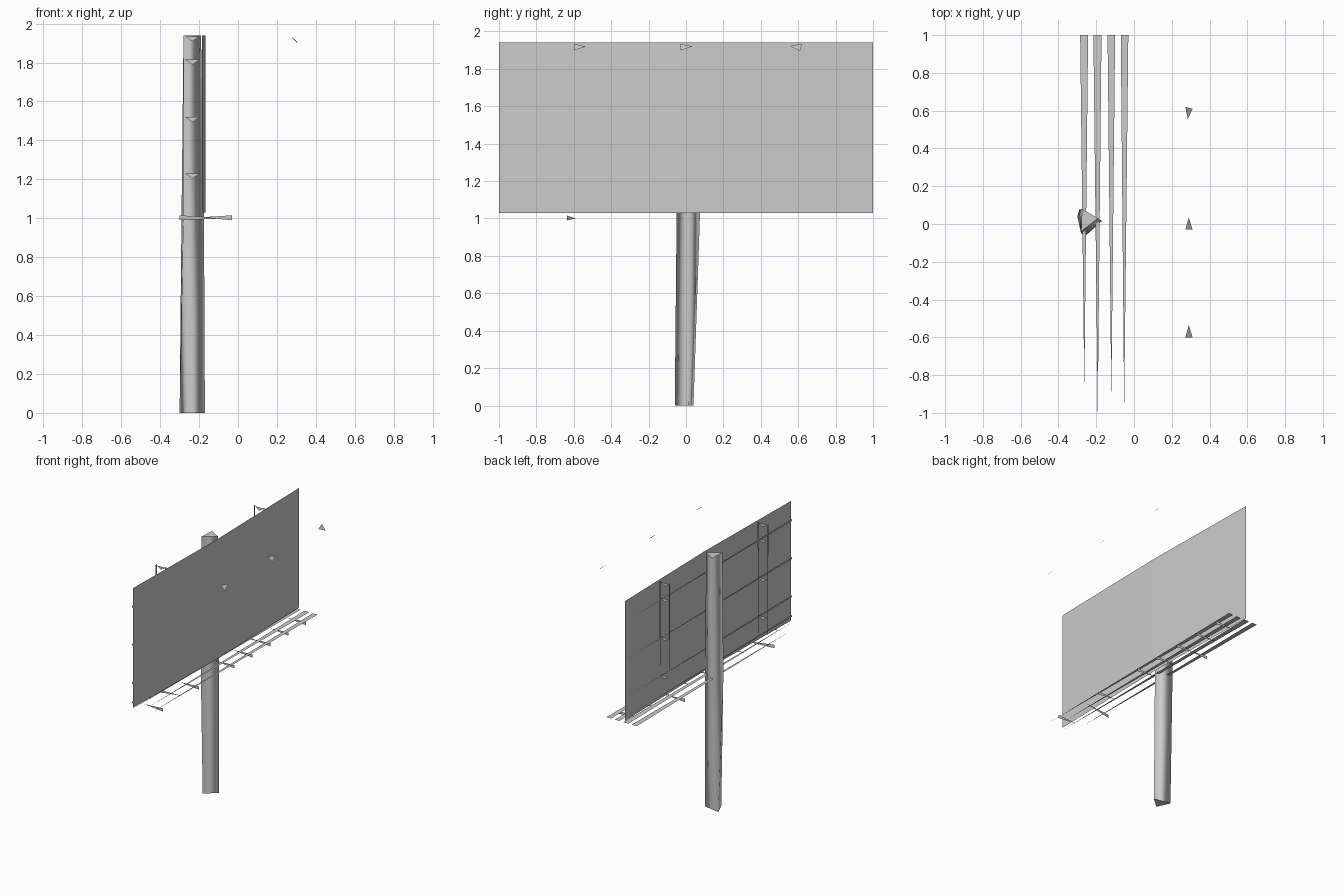
import bpy

cube = bpy.data.objects.get("Cube")
if cube:
    bpy.data.objects.remove(cube, do_unlink=True)

GREY = (0.6, 0.6, 0.6, 1.0)
grey = bpy.data.materials.new("plain grey")
grey.use_nodes = True
grey.diffuse_color = GREY
grey.node_tree.nodes["Principled BSDF"].inputs["Base Color"].default_value = GREY


def plate(name, *corners):
    """Flat sheet through the given corners."""
    mesh = bpy.data.meshes.new(name)
    mesh.from_pydata(corners, [], [range(len(corners))])
    mesh.materials.append(grey)
    obj = bpy.data.objects.new(name, mesh)
    bpy.context.collection.objects.link(obj)
    return obj


def loft(name, rings):
    """Capped column through matching rings, smooth along its sides."""
    n = len(rings[0])
    verts = [v for ring in rings for v in ring]
    faces = [range(n - 1, -1, -1), range(len(verts) - n, len(verts))]
    for r in range(len(rings) - 1):
        for i in range(n):
            j = (i + 1) % n
            faces.append((r * n + i, r * n + j, r * n + n + j, r * n + n + i))
    mesh = bpy.data.meshes.new(name)
    mesh.from_pydata(verts, [], faces)
    mesh.materials.append(grey)
    for poly in mesh.polygons:
        poly.use_smooth = poly.index > 1
    for e in mesh.edges:
        a, b = e.vertices
        e.use_edge_sharp = a // n == b // n and a // n in (0, len(rings) - 1)
    obj = bpy.data.objects.new(name, mesh)
    bpy.context.collection.objects.link(obj)
    return obj


# Three-sided pole, slightly tapered and twisted
sections = {
    0.0: [(-0.255, -0.06), (-0.17, 0.015), (-0.30, 0.04)],
    1.03: [(-0.28, -0.05), (-0.175, 0.02), (-0.29, 0.075)],
    1.94: [(-0.28, -0.04), (-0.19, 0.03), (-0.275, 0.08)],
}
loft("pole", [[(x, y, z) for x, y in ring] for z, ring in sections.items()])

# Two display sheets meeting at a shallow ridge
LOW, HIGH = 1.03, 1.94
RIDGE, EDGE = -0.167, -0.185
plate("right_display_sheet", (EDGE, -1, LOW), (RIDGE, 0, LOW),
      (RIDGE, 0, HIGH), (EDGE, -1, HIGH))
plate("left_display_sheet", (RIDGE, 0, LOW), (EDGE, 1, LOW),
      (EDGE, 1, HIGH), (RIDGE, 0, HIGH))

# Slender rails behind the display
for z in (1.79, 1.50, 1.21, 1.06):
    plate("back_rail", (-0.192, -1, z), (-0.192, -1, z + 0.014), (-0.192, 1, z))

# Support ladders: paired uprights joined by small gussets
for y in (-0.59, 0.59):
    for x in (-0.275, -0.195):
        plate("upright", (x, y - 0.008, HIGH), (x, y + 0.008, HIGH), (x, y, 1.08))
    for z in (1.935, 1.815, 1.52, 1.23):
        plate("gusset", (-0.272, y, z), (-0.235, y, z - 0.026), (-0.197, y, z))

# Walkway planks, tapering to a point
DECK = 1.017
for x0, x1, tip_x, tip_y in ((-0.285, -0.243, -0.263, -0.87),
                             (-0.215, -0.172, -0.192, -1.0),
                             (-0.14, -0.10, -0.12, -0.93),
                             (-0.07, -0.03, -0.052, -0.98)):
    plate("walkway_plank", (tip_x, tip_y, DECK), (x1, 1, DECK), (x0, 1, DECK))

# Wedge arms under the walkway
for y in (-0.86, -0.425, 0, 0.215, 0.435, 0.65, 0.86):
    plate("front_arm", (-0.19, y, 1.005), (-0.03, y, 0.99), (-0.03, y, 1.015))
for y, tip_y, tip_x in ((-0.635, -0.59, -0.05), (0.44, 0.44, -0.13)):
    plate("back_arm", (-0.30, y, 0.99), (tip_x, tip_y, 1.0), (-0.30, y, 1.015))

# Tilted floodlights in front of the display
for y in (-0.57, 0):
    plate("floodlight", (0.272, y - 0.03, 1.933), (0.31, y - 0.03, 1.898),
          (0.29, y + 0.035, 1.92))
plate("floodlight", (0.272, 0.62, 1.933), (0.285, 0.555, 1.922), (0.31, 0.61, 1.896))
